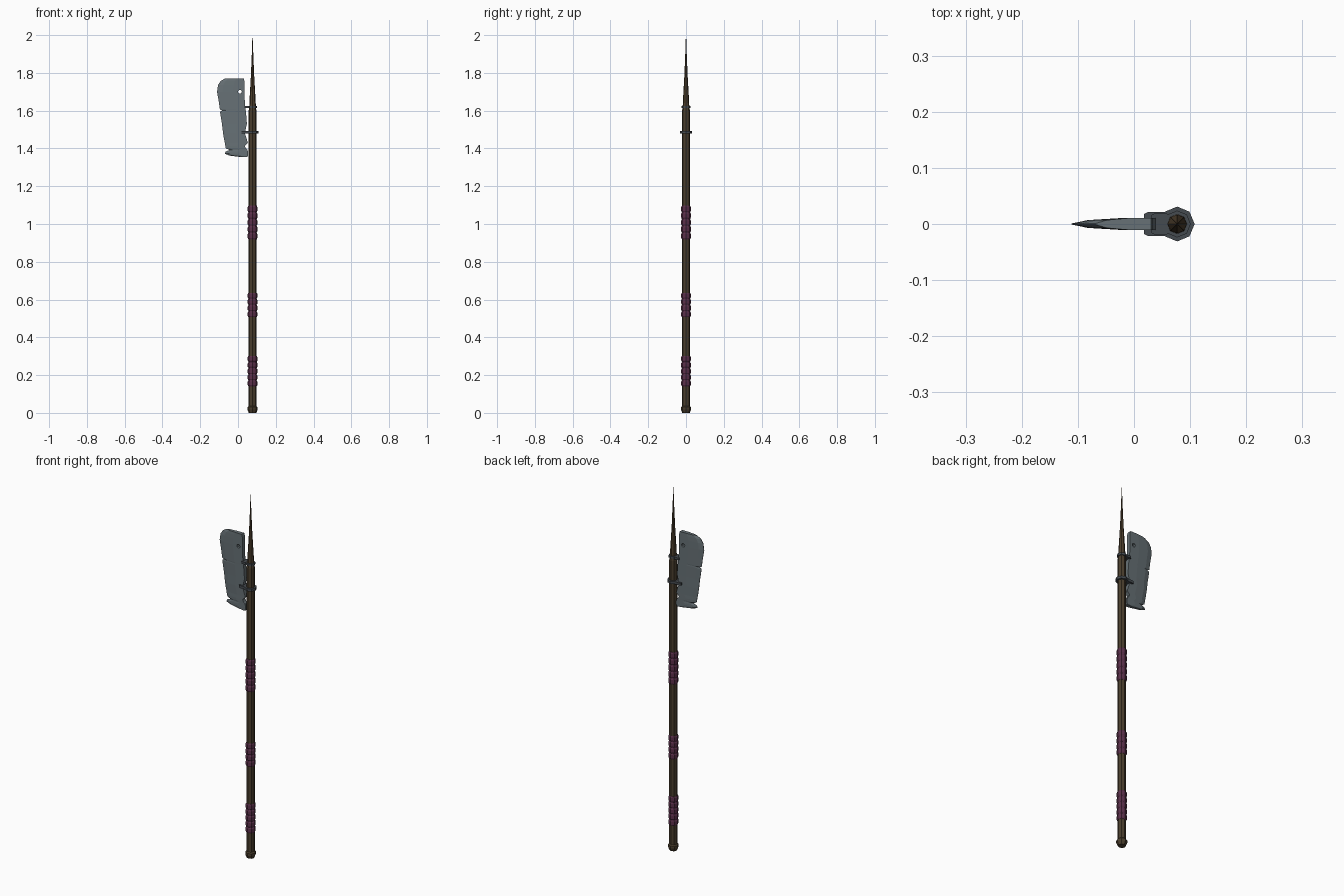
import bpy, bmesh, math

if "Cube" in bpy.data.objects:
    bpy.data.objects.remove(bpy.data.objects["Cube"])

CX = 0.077   # shaft axis
SIDES = 8


def material(name, rgb):
    m = bpy.data.materials.new(name)
    m.diffuse_color = (*rgb, 1)
    m.use_nodes = True
    m.node_tree.nodes["Principled BSDF"].inputs["Base Color"].default_value = m.diffuse_color
    return m


WOOD = material("dark_wood", (0.068, 0.048, 0.026))
BRONZE = material("spike_bronze", (0.075, 0.05, 0.026))
WRAP = material("purple_wrap", (0.105, 0.03, 0.07))
STEEL = material("blade_steel", (0.135, 0.165, 0.18))
IRON = material("dark_iron", (0.06, 0.07, 0.08))


def finish(bm, name, mat):
    bmesh.ops.recalc_face_normals(bm, faces=bm.faces)
    me = bpy.data.meshes.new(name)
    bm.to_mesh(me)
    bm.free()
    me.materials.append(mat)
    ob = bpy.data.objects.new(name, me)
    bpy.context.collection.objects.link(ob)
    return ob


def lathe(name, profile, mat):
    """Eight-sided turned part from (radius, z) pairs, capped at both ends."""
    bm = bmesh.new()
    rings = [[bm.verts.new((CX + r * math.cos(i * math.tau / SIDES),
                            r * math.sin(i * math.tau / SIDES), z))
              for i in range(SIDES)] for r, z in profile]
    for a, b in zip(rings, rings[1:]):
        for i in range(SIDES):
            j = (i + 1) % SIDES
            bm.faces.new((a[i], a[j], b[j], b[i]))
    bm.faces.new(rings[0])
    bm.faces.new(rings[-1])
    return finish(bm, name, mat)


def clamp(name, z, h, r, left, half):
    """Octagonal collar stretched to the left so that it grips the blade."""
    bm = bmesh.new()
    pts = [(CX + r * math.cos(a * math.pi / 4), r * math.sin(a * math.pi / 4))
           for a in range(-3, 4)]
    pts = [(left, -half * 0.85), (left + 0.006, -half)] + [(CX - r * 0.8, -half)] + pts
    pts += [(CX - r * 0.8, half), (left + 0.006, half), (left, half * 0.85)]
    f = bm.faces.new([bm.verts.new((x, y, z - h / 2)) for x, y in pts])
    top = bmesh.ops.extrude_face_region(bm, geom=[f])
    bmesh.ops.translate(bm, vec=(0, 0, h),
                        verts=[v for v in top["geom"] if isinstance(v, bmesh.types.BMVert)])
    return finish(bm, name, IRON)


# Shaft, pommel and spike
lathe("shaft", [(0.021, 0.02), (0.021, 1.60), (0.018, 1.615)], WOOD)
lathe("pommel", [(0.020, 0.0), (0.027, 0.018), (0.027, 0.03), (0.021, 0.036)], WOOD)
lathe("spike", [(0.018, 1.61), (0.0165, 1.65), (0.013, 1.71), (0.0085, 1.79),
                (0.004, 1.90), (0.0006, 2.0)], BRONZE)

# Grip wraps: stacks of bulging bands
for name, z0, z1, n in (("lower_wrap", 0.14, 0.302, 5),
                        ("middle_wrap", 0.506, 0.637, 4),
                        ("upper_wrap", 0.918, 1.098, 5)):
    step = (z1 - z0) / n
    prof = []
    for k in range(n):
        z = z0 + k * step
        prof += [(0.0222, z + 0.001), (0.0255, z + step * 0.22),
                 (0.0255, z + step * 0.78), (0.0222, z + step - 0.001)]
    lathe(name, prof, WRAP)

# Clamps holding the blade
clamp("lower_clamp", 1.485, 0.014, 0.031, 0.018, 0.021)
clamp("upper_clamp", 1.62, 0.012, 0.024, 0.031, 0.019)

# Blade: rows of (z, cutting edge x, back x), notches included
rows = [(1.355, 0.01, 0.05), (1.362, -0.045, 0.052), (1.372, -0.07, 0.052),
        (1.383, -0.066, 0.052), (1.392, -0.045, 0.051), (1.40, -0.064, 0.042),
        (1.412, -0.067, 0.036), (1.43, -0.07, 0.052), (1.45, -0.074, 0.046),
        (1.48, -0.079, 0.036), (1.53, -0.085, 0.047), (1.585, -0.094, 0.043),
        (1.594, -0.095, 0.042), (1.60, -0.084, 0.041), (1.606, -0.096, 0.040),
        (1.65, -0.102, 0.036), (1.70, -0.111, 0.034), (1.735, -0.106, 0.034),
        (1.757, -0.092, 0.034), (1.771, -0.068, 0.030)]
bm = bmesh.new()
loops = []
for z, e, b in rows:
    c1, c2 = e + 0.2 * (b - e), e + 0.6 * (b - e)
    loop = [(e, -0.001), (c1, -0.007), (c2, -0.0105), (b, -0.011),
            (b, 0.011), (c2, 0.0105), (c1, 0.007), (e, 0.001)]
    loops.append([bm.verts.new((x, y, z)) for x, y in loop])
for a, b in zip(loops, loops[1:]):
    for i in range(8):
        j = (i + 1) % 8
        bm.faces.new((a[i], a[j], b[j], b[i]))
bm.faces.new(loops[0])
bm.faces.new(loops[-1])
blade = finish(bm, "blade", STEEL)

# Round hole near the top back corner of the blade
bpy.ops.mesh.primitive_cylinder_add(vertices=8, radius=0.010, depth=0.1,
                                    location=(0.01, 0, 1.70),
                                    rotation=(math.pi / 2, 0, 0))
cutter = bpy.context.object
cutter.name = "hole_cutter"
cutter.data.materials.append(STEEL)
mod = blade.modifiers.new("hole", "BOOLEAN")
mod.operation = "DIFFERENCE"
mod.solver = "EXACT"
mod.object = cutter
bpy.context.view_layer.objects.active = blade
bpy.ops.object.modifier_apply(modifier="hole")
bpy.data.objects.remove(cutter)
